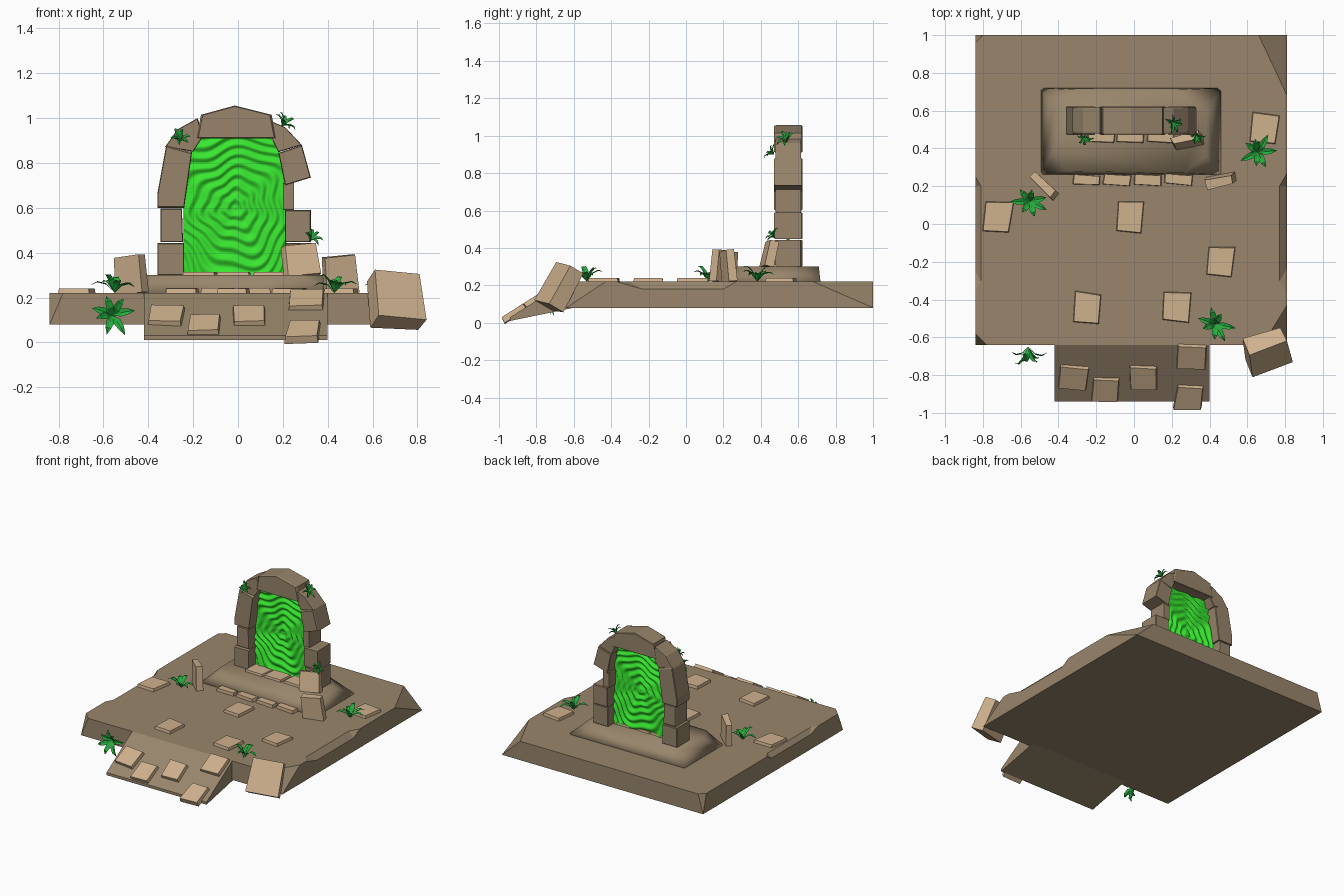
import bpy, bmesh, math, random
from mathutils import Vector, Euler

if "Cube" in bpy.data.objects:
    bpy.data.objects.remove(bpy.data.objects["Cube"])

random.seed(4)


def material(name, rgb):
    m = bpy.data.materials.new(name)
    m.diffuse_color = (*rgb, 1)
    m.use_nodes = True
    m.node_tree.nodes["Principled BSDF"].inputs["Base Color"].default_value = m.diffuse_color
    return m


EARTH = material("earth", (0.32, 0.24, 0.15))
ROCK = material("arch_rock", (0.31, 0.23, 0.145))
TAN = material("tan_stone", (0.62, 0.44, 0.27))
GREEN = material("portal_green", (0.04, 0.80, 0.03))
LEAF = material("leaf_green", (0.02, 0.42, 0.05))


def finish(name, bm, mat, smooth=False):
    me = bpy.data.meshes.new(name)
    bm.to_mesh(me)
    bm.free()
    me.materials.append(mat)
    for p in me.polygons:
        p.use_smooth = smooth
    ob = bpy.data.objects.new(name, me)
    bpy.context.collection.objects.link(ob)
    return ob


def hull(name, pts, mat, smooth=False):
    """Convex solid around a few points."""
    bm = bmesh.new()
    for p in pts:
        bm.verts.new(p)
    bmesh.ops.convex_hull(bm, input=bm.verts)
    loose = [v for v in bm.verts if not v.link_faces]
    bmesh.ops.delete(bm, geom=loose, context='VERTS')
    bmesh.ops.dissolve_limit(bm, angle_limit=0.01, verts=bm.verts, edges=bm.edges)
    bmesh.ops.recalc_face_normals(bm, faces=bm.faces)
    return finish(name, bm, mat, smooth)


def slab(name, centre, size, rot=(0, 0, 0), jitter=0.008, inset=0.93):
    """Rough-cut stone: a box with a smaller top and uneven corners."""
    e = Euler([math.radians(a) for a in rot])
    pts = []
    for x in (-.5, .5):
        for y in (-.5, .5):
            dx, dy = (random.uniform(-jitter, jitter) for _ in range(2))
            for z in (-.5, .5):
                k = inset if z > 0 else 1
                p = Vector((x * size[0] * k + dx, y * size[1] * k + dy, z * size[2]))
                p.rotate(e)
                pts.append(p + Vector(centre))
    return hull(name, pts, TAN)


# Ground platform with broken corners
B, T = 0.08, 0.22
platform = hull("platform", [
    (-.84, -.64, B), (.81, -.64, B), (.81, 1, B), (-.84, 1, B),
    (.66, 1, T), (.81, .68, T), (.81, -.43, T), (.68, -.64, T),
    (-.78, -.64, T), (-.84, -.58, T), (-.84, .96, T), (-.80, 1, T)], EARTH)

# Chips along the two side edges
for s, x in ((1, .76), (-1, .80)):
    o = x + .07
    chip = hull("chip_cutter", [
        (s * x, .2, .23), (s * x, -.32, .23), (s * o, .32, .23), (s * o, -.44, .23),
        (s * o, .2, .16), (s * o, -.2, .16)], EARTH)
    mod = platform.modifiers.new("chip", 'BOOLEAN')
    mod.operation, mod.solver, mod.object = 'DIFFERENCE', 'EXACT', chip
    bpy.context.view_layer.objects.active = platform
    bpy.ops.object.modifier_apply(modifier=mod.name)
    bpy.data.objects.remove(chip)

# Front ramp
hull("ramp", [(x, y, z) for x in (-.42, .40) for y, z in
              ((-.60, .08), (-.60, .22), (-.64, .22), (-.94, .03), (-.94, .01))], EARTH)

# Plinth under the arch, worn at the corners
hull("plinth", [
    (-.50, .26, .21), (.47, .26, .21), (.47, .72, .21), (-.50, .72, .21),
    (-.36, .28, .30), (.26, .27, .30), (.38, .36, .30), (.38, .58, .30),
    (.22, .71, .30), (-.30, .71, .30), (-.42, .62, .30), (-.42, .40, .30)], EARTH, smooth=True)

# Arch blocks as front-view outlines (x, z)
blocks = [
    [(-.36, .30), (-.24, .30), (-.24, .443), (-.36, .443)],
    [(-.345, .447), (-.245, .447), (-.25, .597), (-.345, .597)],
    [(-.36, .60), (-.24, .60), (-.24, .70), (-.205, .848), (-.32, .88), (-.36, .66)],
    [(-.325, .872), (-.27, .95), (-.18, 1.0), (-.155, .92), (-.20, .85)],
    [(-.165, 1.015), (-.015, 1.056), (.15, 1.015), (.17, .91), (-.015, .94), (-.185, .91)],
    [(.14, .99), (.21, .96), (.285, .88), (.18, .848), (.145, .92)],
    [(.18, .845), (.285, .88), (.325, .735), (.21, .70)],
    [(.20, .59), (.25, .59), (.25, .72), (.20, .71)],
    [(.21, .447), (.325, .447), (.325, .59), (.21, .59)],
    [(.21, .30), (.33, .30), (.33, .443), (.21, .443)],
]
for i, outline in enumerate(blocks):
    y0, y1 = .47 + .008 * (i % 2), .622 - .006 * (i % 2)
    cx = sum(p[0] for p in outline) / len(outline)
    cz = sum(p[1] for p in outline) / len(outline)
    pts = []
    for x, z in outline:
        pts += [(x, y0 + .012, z), (x, y1 - .004, z)]
        for y in (y0, y1):
            pts.append((cx + (x - cx) * .95, y, cz + (z - cz) * .95))
    hull(f"arch_block_{i + 1}", pts, ROCK)

# Rippled portal sheet filling the arch
profile = [(.30, .23), (.70, .23), (.85, .195), (.92, .155), (.945, .02)]


def half_width(z):
    for (z0, w0), (z1, w1) in zip(profile, profile[1:]):
        if z <= z1:
            return w0 + (w1 - w0) * (z - z0) / (z1 - z0)
    return profile[-1][1]


bm = bmesh.new()
NX, NZ = 60, 84
grid = []
for j in range(NZ + 1):
    z = .30 + .645 * j / NZ
    row = []
    for i in range(NX + 1):
        dx = half_width(z) * (2 * i / NX - 1)
        dz = z - .60
        a = math.atan2(dz, dx)
        r = math.hypot(dx, dz)
        wobble = r * (.10 * math.sin(3 * a + 9 * r) + .06 * math.sin(7 * a))
        row.append(bm.verts.new((dx - .013, .545 + .008 * math.sin((r + wobble) * 125), z)))
    grid.append(row)
for j in range(NZ):
    for i in range(NX):
        bm.faces.new((grid[j][i], grid[j][i + 1], grid[j + 1][i + 1], grid[j + 1][i]))
finish("portal_surface", bm, GREEN, smooth=True)

# Paving stones on the platform
for x, y in ((-.72, .04), (-.02, .04), (.455, -.20), (-.25, -.44), (.22, -.44), (.69, .51)):
    slab("paving_stone", (x, y, .225), (.145, .16, .03), (0, 0, -5))

# Paving stones on the ramp
for x, y in ((-.32, -.81), (-.15, -.875), (.05, -.81), (.305, -.705), (.29, -.92)):
    slab("ramp_stone", (x, y, .035 + (y + .94) * .633), (.145, .145, .035), (32, 0, -4))

# Edging rows before and on the plinth
for x in (-.25, -.09, .075, .235):
    slab("edging_stone", (x, .235, .228), (.145, .055, .03), (0, 0, -4), .004)
for x in (-.17, -.015, .14):
    slab("threshold_stone", (x, .49, .304), (.145, .12, .022), (0, 0, -4), .004)

# Standing and leaning stones
slab("boulder", (.705, -.675, .19), (.22, .10, .235), (-29, 3, 17), .01)
slab("standing_stone_left", (-.482, .205, .30), (.17, .045, .17), (0, -6, -45))
slab("standing_stone_right", (.45, .23, .30), (.155, .045, .17), (4, -6, 15))
slab("leaning_stone", (.28, .44, .365), (.155, .045, .14), (-14, -5, 12))


# Leafy plants: a ring of folded, arching leaves
def plant(centre, radius, rot=(0, 0, 0), count=7):
    e = Euler([math.radians(a) for a in rot])
    bm = bmesh.new()
    for i in range(count):
        turn = math.tau * i / count + random.uniform(-.2, .2)
        lift = math.radians((18, 48, 30)[i % 3])
        length = radius * random.uniform(.9, 1.15)
        w = radius * .17

        def point(t, side, drop):
            out = length * t * math.cos(lift)
            up = length * (t * math.sin(lift) + .25 * math.sin(math.pi * t)) - drop
            p = Vector((out * math.cos(turn) - side * math.sin(turn),
                        out * math.sin(turn) + side * math.cos(turn), up))
            p.rotate(e)
            return bm.verts.new(p + Vector(centre))

        spine = [point(t, 0, 0) for t in (0, .35, .7, 1)]
        for s in (1, -1):
            a, b = point(.35, s * w, -.006), point(.7, s * w * .75, -.005)
            for f in ((spine[0], spine[1], a), (spine[1], spine[2], b, a), (spine[2], spine[3], b)):
                bm.faces.new(f if s < 0 else f[::-1])
    finish("plant", bm, LEAF)


for centre, radius, rot in (
        ((-.55, .12, .22), .105, (0, 0, 20)),
        ((.655, .38, .22), .105, (0, 0, 50)),
        ((.43, -.53, .22), .105, (0, 0, 0)),
        ((-.56, -.65, .12), .105, (80, 0, 0)),
        ((-.255, .472, .90), .055, (50, -15, 0)),
        ((.195, .54, .965), .06, (15, 35, 0)),
        ((.325, .475, .455), .055, (40, 20, 0))):
    plant(centre, radius, rot)
